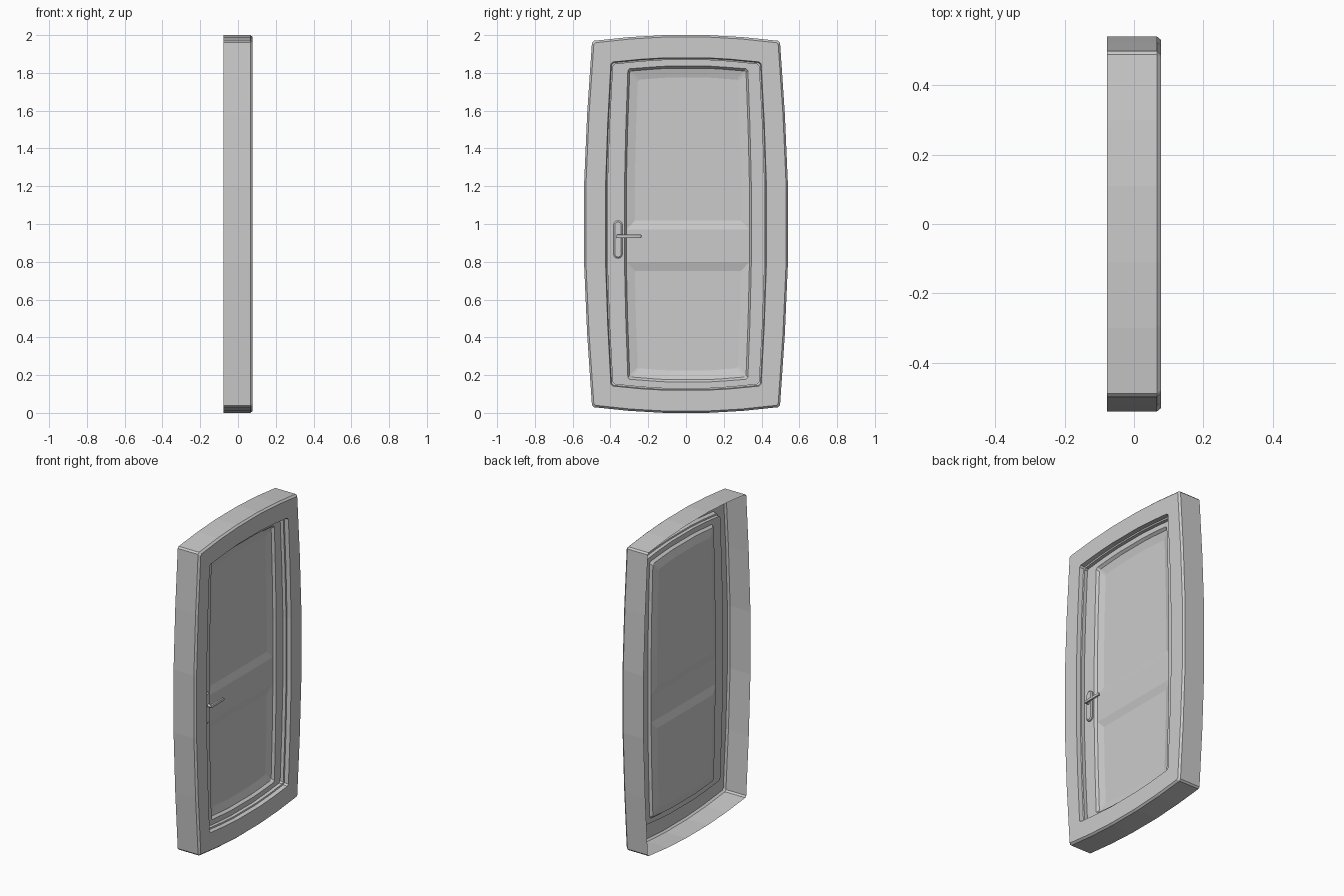
import bpy, bmesh, math
from mathutils import Matrix

if "Cube" in bpy.data.objects:
    bpy.data.objects.remove(bpy.data.objects["Cube"])


def barrel(x, yc, ym, zc, zm, y0=0.0):
    """Bulging rectangular outline, counter-clockwise seen from +x."""
    ch = 0.01
    q = [(ym, 0.2), (yc + 0.6 * (ym - yc), 0.2 + 0.5 * (zc - 0.2)), (yc, zc - ch),
         (yc - ch, zc), (0.6 * yc, zc + 0.65 * (zm - zc)), (0.11, zm)]
    left = [(-y, z) for y, z in reversed(q)]
    top = q + left
    pts = top + [(-y, -z) for y, z in top]
    return [(x, y + y0, z + 1) for y, z in pts]


def add_rings(bm, rings, cap=False):
    """Bridge successive outlines, optionally closing the last one."""
    vs = [[bm.verts.new(p) for p in r] for r in rings]
    for a, b in zip(vs, vs[1:]):
        n = len(a)
        for i in range(n):
            j = (i + 1) % n
            bm.faces.new((a[i], a[j], b[j], b[i]))
    if cap:
        bm.faces.new(vs[-1])


def finish(bm, name, smooth=None):
    me = bpy.data.meshes.new(name)
    bm.to_mesh(me)
    bm.free()
    ob = bpy.data.objects.new(name, me)
    bpy.context.collection.objects.link(ob)
    if smooth:
        bpy.ops.object.select_all(action='DESELECT')
        ob.select_set(True)
        bpy.context.view_layer.objects.active = ob
        bpy.ops.object.shade_smooth_by_angle(angle=math.radians(smooth))
    return ob


LEAF, PANEL = 0.028, 0.012

# Door frame: open-backed shell with chamfered front and stepped reveal
bm = bmesh.new()
add_rings(bm, [
    barrel(-0.078, 0.498, 0.54, 0.970, 1.000),
    barrel(0.066, 0.498, 0.54, 0.970, 1.000),
    barrel(0.078, 0.488, 0.53, 0.960, 0.990),
    barrel(0.078, 0.398, 0.426, 0.858, 0.880),
    barrel(0.052, 0.394, 0.422, 0.854, 0.876),
    barrel(0.050, 0.386, 0.414, 0.846, 0.868),
    barrel(LEAF, 0.386, 0.414, 0.846, 0.868),
])
finish(bm, "door_frame")

# Door leaf border, stepping back into the panel
Y0 = 0.01
edge = barrel(PANEL, 0.308, 0.326, 0.810, 0.824, Y0)
bm = bmesh.new()
add_rings(bm, [
    barrel(LEAF, 0.386, 0.414, 0.846, 0.868),
    barrel(LEAF, 0.318, 0.336, 0.822, 0.836, Y0),
    edge,
])
finish(bm, "door_leaf")

# Middle rail and the two sunken panels
bm = bmesh.new()
RAIL_LO, RAIL_HI = 0.80, 0.97
YM = 0.326
rail = [(PANEL, Y0 - YM, RAIL_LO), (PANEL, Y0 + YM, RAIL_LO),
        (PANEL, Y0 + YM, RAIL_HI), (PANEL, Y0 - YM, RAIL_HI)]
add_rings(bm, [rail], cap=True)
upper = [p for p in edge if p[2] > RAIL_HI] + rail[3:1:-1]
lower = [p for p in edge if p[2] < RAIL_LO - 0.001] + rail[1::-1]
for pts in (upper, lower):
    zs = [p[2] for p in pts]
    zmid, zhalf = (max(zs) + min(zs)) / 2, (max(zs) - min(zs)) / 2
    inner = [(PANEL - 0.012, Y0 + (y - Y0) * (1 - 0.045 / YM),
              zmid + (z - zmid) * (1 - 0.048 / zhalf)) for x, y, z in pts]
    n = len(pts)
    # order outlines counter-clockwise before bridging
    area = sum(pts[i][1] * pts[(i + 1) % n][2] - pts[(i + 1) % n][1] * pts[i][2]
               for i in range(n))
    if area < 0:
        pts, inner = pts[::-1], inner[::-1]
    add_rings(bm, [pts, inner], cap=True)
finish(bm, "door_panels")


# Handle plate: rounded strip with a bevelled rim
def strip(x, r, half, yc=-0.36, zc=0.918, seg=6):
    pts = []
    for s, start in ((1, 0), (-1, math.pi)):
        for i in range(seg + 1):
            a = start + math.pi * i / seg
            pts.append((x, yc + r * math.cos(a), zc + s * (half - r) + r * math.sin(a)))
    return pts


bm = bmesh.new()
add_rings(bm, [strip(LEAF, 0.024, 0.1), strip(0.036, 0.024, 0.1),
               strip(0.042, 0.017, 0.093)], cap=True)
finish(bm, "handle_plate", 40)

# Handle lever: short spindle and horizontal grip
bm = bmesh.new()
bmesh.ops.create_cone(bm, cap_ends=True, segments=12, radius1=0.009, radius2=0.009, depth=0.03,
                      matrix=Matrix.Translation((0.053, -0.36, 0.935)) @ Matrix.Rotation(math.pi / 2, 4, 'Y'))
finish(bm, "handle_spindle", 40)

bm = bmesh.new()
bmesh.ops.create_cube(bm, size=1, matrix=Matrix.Translation((0.063, -0.302, 0.935))
                      @ Matrix.Diagonal((0.014, 0.132, 0.018, 1)))
bmesh.ops.bevel(bm, geom=bm.edges[:], offset=0.004, segments=2, affect='EDGES', profile=0.5)
finish(bm, "handle_lever", 40)
